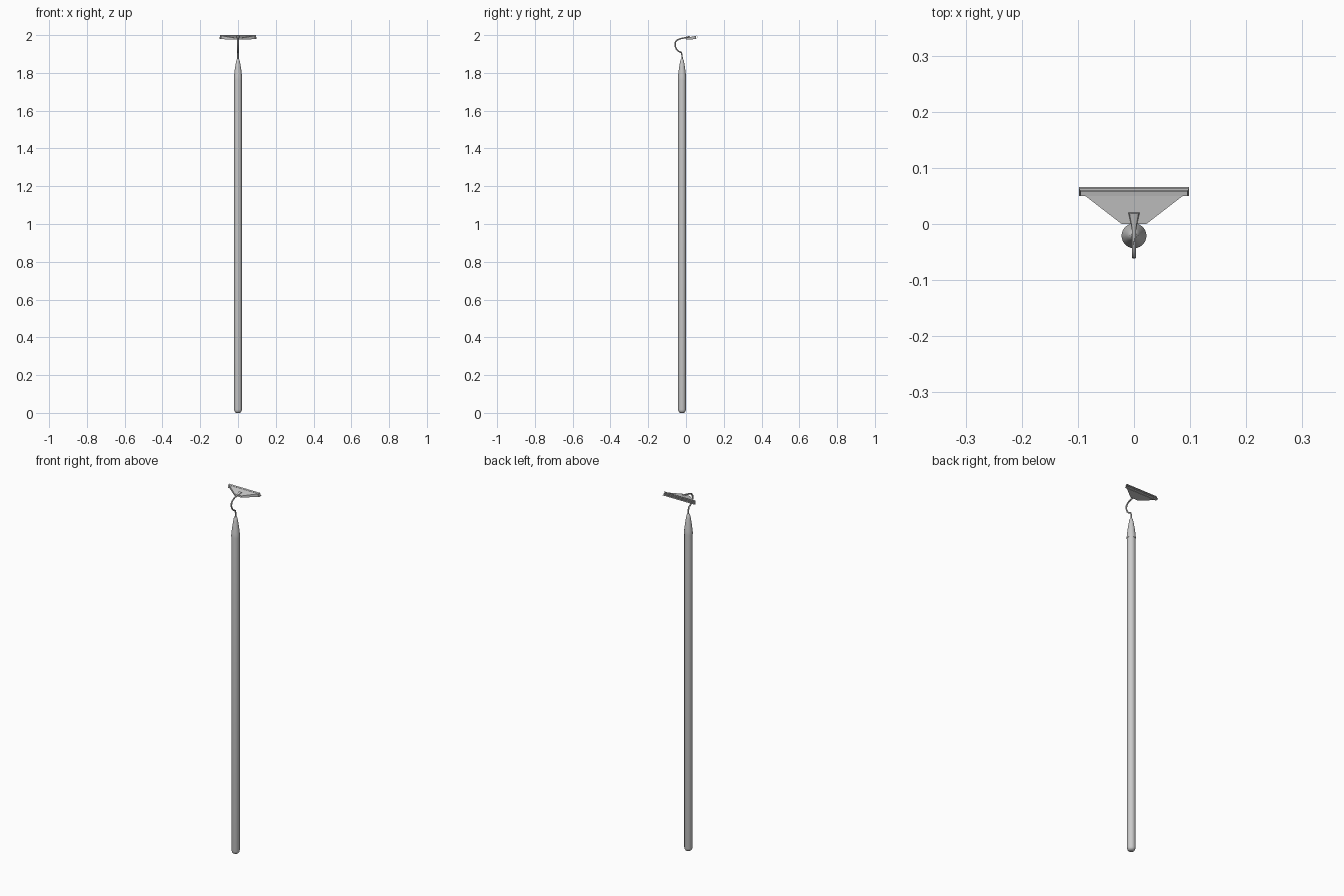
import bpy, math
from mathutils import Vector

if "Cube" in bpy.data.objects:
    bpy.data.objects.remove(bpy.data.objects["Cube"])

POLE_Y = -0.021


def mesh_object(name, verts, faces, smooth=False):
    me = bpy.data.meshes.new(name)
    me.from_pydata(verts, [], faces)
    me.update()
    ob = bpy.data.objects.new(name, me)
    bpy.context.collection.objects.link(ob)
    if smooth:
        bpy.ops.object.select_all(action='DESELECT')
        ob.select_set(True)
        bpy.context.view_layer.objects.active = ob
        bpy.ops.object.shade_smooth_by_angle(angle=math.radians(35))
    return ob


def rings_to_mesh(name, rings, smooth=True):
    n = len(rings[0])
    verts = [v for r in rings for v in r]
    faces = [tuple(reversed(range(n)))]
    for i in range(len(rings) - 1):
        for j in range(n):
            k = (j + 1) % n
            faces.append((i*n + j, i*n + k, (i+1)*n + k, (i+1)*n + j))
    faces.append(tuple(range((len(rings)-1)*n, len(rings)*n)))
    return mesh_object(name, verts, faces, smooth)


def lathe(name, profile, n=24):
    rings = [[(r*math.cos(2*math.pi*j/n), POLE_Y + r*math.sin(2*math.pi*j/n), z)
              for j in range(n)] for r, z in profile]
    return rings_to_mesh(name, rings)


# Long handle with rounded foot
lathe("handle", [(0.008, 0), (0.015, 0.003), (0.019, 0.009), (0.021, 0.018), (0.021, 1.765)])

# Tapered ferrule with a small lip
lathe("ferrule", [(0.0222, 1.762), (0.0222, 1.772), (0.021, 1.785), (0.0175, 1.815),
                  (0.0125, 1.848), (0.0085, 1.868), (0.005, 1.874)])

# Hooked neck, swept in the YZ plane and flared at the head: y, z, half width, half thickness
path = [(-0.021, 1.865, .004, .004), (-0.021, 1.895, .004, .004), (-0.025, 1.908, .004, .004),
        (-0.040, 1.915, .004, .004), (-0.051, 1.926, .004, .004), (-0.058, 1.944, .004, .004),
        (-0.057, 1.962, .004, .004), (-0.047, 1.974, .004, .004), (-0.030, 1.981, .004, .004),
        (-0.010, 1.985, .004, .004), (0.002, 1.988, .006, .004), (0.020, 1.993, .010, .004)]
rings = []
for i, (y, z, w, t) in enumerate(path):
    a, b = path[max(i-1, 0)], path[min(i+1, len(path)-1)]
    d = Vector((0, b[0]-a[0], b[1]-a[1])).normalized()
    nrm = Vector((0, -d.z, d.y))
    c = Vector((0, y, z))
    rings.append([c + Vector((1, 0, 0))*w*math.cos(q*math.pi/5) + nrm*t*math.sin(q*math.pi/5)
                  for q in range(10)])
rings_to_mesh("neck", rings)


# Fan-shaped head: narrow at the neck, wide at the working edge
def section(y, w, z0, z1):
    return [(-w, y, z0), (w, y, z0), (w, y, z1), (-w, y, z1)]


rings_to_mesh("head", [section(0.0, 0.022, 1.976, 1.986),
                       section(0.054, 0.092, 1.979, 1.996)], smooth=False)

# Stacked thin blades along the working edge
for i in range(4):
    z, w = 1.980 + i*0.0055, 0.098 - 0.001*i
    y0, y1 = 0.050, 0.066 - i*0.0025
    rings_to_mesh("blade_%d" % (i + 1), [section(y0, w, z, z + 0.0012),
                                        section(y1, w, z + 0.0023, z + 0.0035)], smooth=False)
